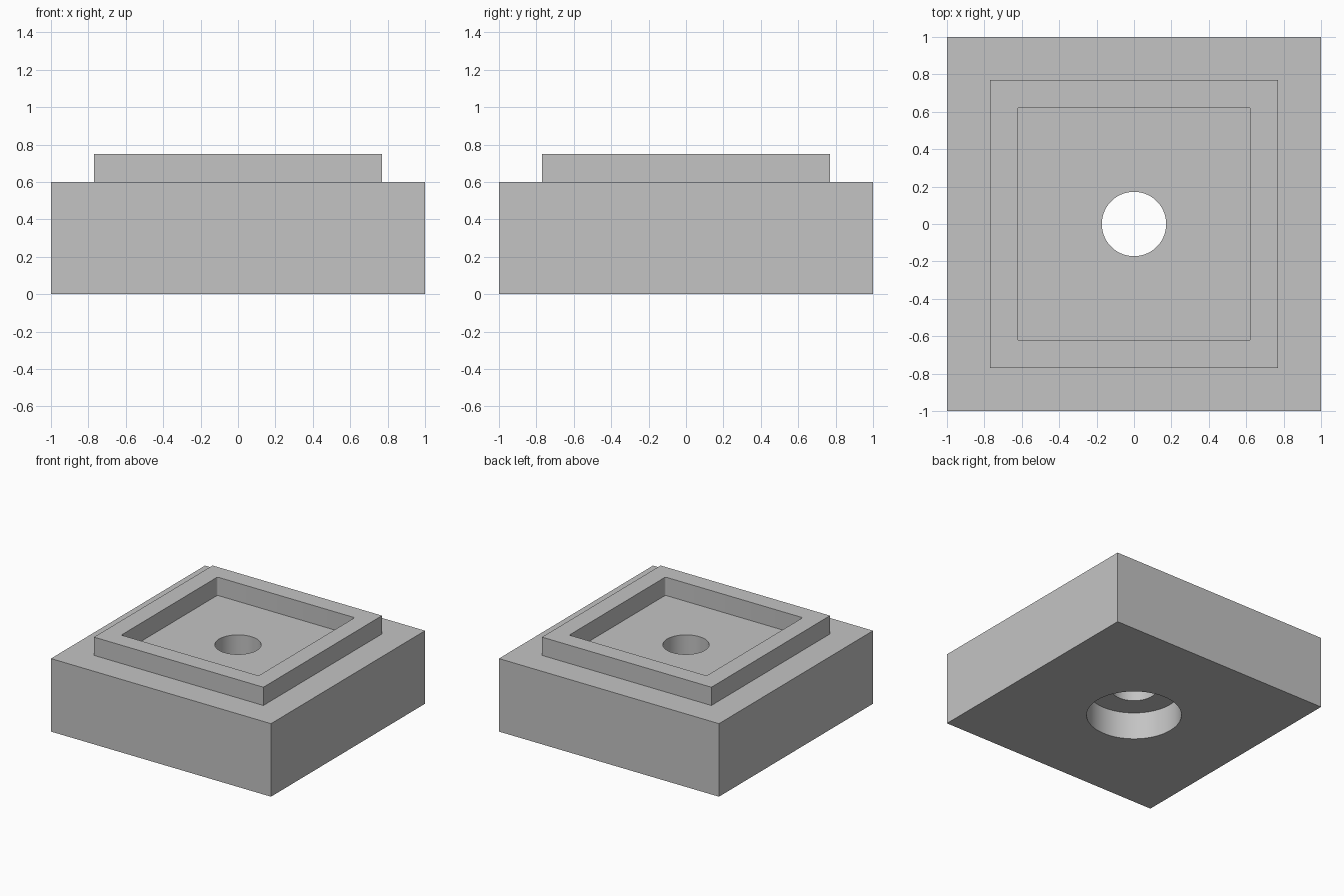
import bpy, bmesh
from math import cos, sin, pi, tau

cube = bpy.data.objects.get("Cube")
if cube:
    bpy.data.objects.remove(cube, do_unlink=True)

grey = bpy.data.materials.new("plain grey")
grey.use_nodes = True
grey.diffuse_color = (0.55, 0.55, 0.55, 1)
grey.node_tree.nodes["Principled BSDF"].inputs["Base Color"].default_value = (0.55, 0.55, 0.55, 1)


def square(half):
    return [(half, half), (-half, half), (-half, -half), (half, -half)]


def rounded_square(half, radius, steps=4):
    points = []
    for corner, (sx, sy) in enumerate(square(1)):
        for k in range(steps + 1):
            a = (corner + k / steps) * pi / 2
            points.append((sx * (half - radius) + radius * cos(a),
                           sy * (half - radius) + radius * sin(a)))
    return points


def circle(radius, steps=96):
    return [(radius * cos(tau * k / steps), radius * sin(tau * k / steps)) for k in range(steps)]


bm = bmesh.new()


def ring(outline, z):
    verts = [bm.verts.new((x, y, z)) for x, y in outline]
    return verts, [bm.edges.new((v, verts[i - 1])) for i, v in enumerate(verts)]


def wall(low, high):
    a, b = low[0], high[0]
    for i in range(len(a)):
        bm.faces.new((a[i - 1], a[i], b[i], b[i - 1]))


def flat(outer, inner):
    bmesh.ops.triangle_fill(bm, edges=outer[1] + inner[1], use_beauty=True, normal=(0, 0, 1))


# Each step is a vertical wall: outline, start height, end height
steps = [
    (square(1.0), 0, 0.6),                     # base block sides
    (square(0.77), 0.6, 0.75),                 # raised rim outside
    (rounded_square(0.624, 0.013), 0.75, 0.6), # pocket walls
    (circle(0.172), 0.6, 0.225),               # through hole
    (circle(0.357), 0.225, 0),                 # counterbore underneath
]
walls = [(ring(o, z0), ring(o, z1)) for o, z0, z1 in steps]
for i, (start, end) in enumerate(walls):
    wall(start, end)
    flat(walls[i - 1][1], start)               # level face joining the previous wall

bmesh.ops.recalc_face_normals(bm, faces=bm.faces)
mesh = bpy.data.meshes.new("mounting_block")
bm.to_mesh(mesh)
bm.free()
mesh.materials.append(grey)
block = bpy.data.objects.new("mounting_block", mesh)
bpy.context.collection.objects.link(block)

# Smooth bores, crisp edges
bpy.ops.object.select_all(action='DESELECT')
block.select_set(True)
bpy.context.view_layer.objects.active = block
bpy.ops.object.shade_smooth_by_angle(angle=pi / 6)
